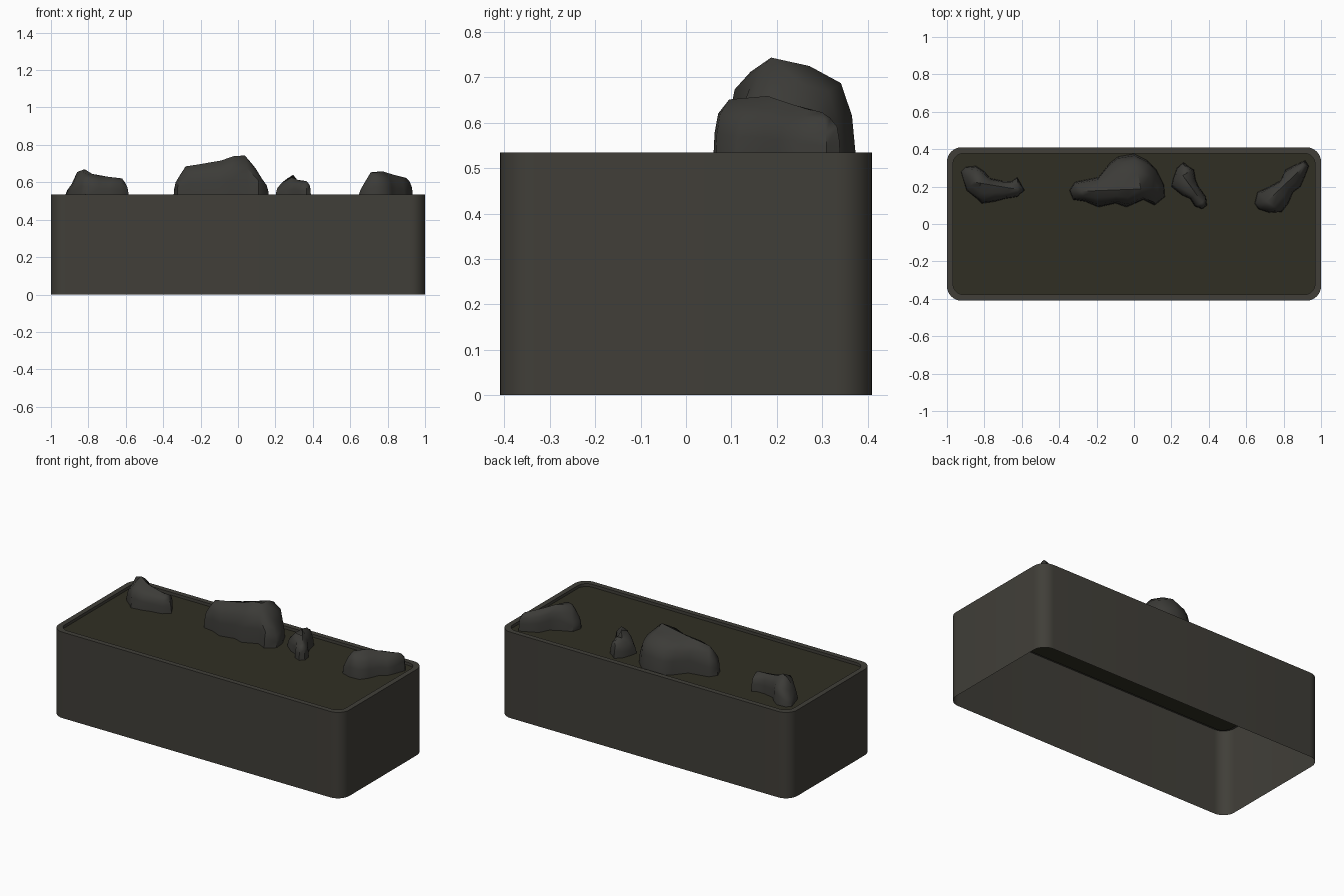
import bpy, bmesh, math
from mathutils import Vector

if "Cube" in bpy.data.objects:
    bpy.data.objects.remove(bpy.data.objects["Cube"])

SOIL_Z, TOP_Z = 0.517, 0.535


def material(name, rgb):
    m = bpy.data.materials.new(name)
    m.diffuse_color = (*rgb, 1)
    m.use_nodes = True
    m.node_tree.nodes["Principled BSDF"].inputs["Base Color"].default_value = m.diffuse_color
    return m


WALL = material("dark grey wall", (0.052, 0.049, 0.040))
SOIL = material("dark soil", (0.030, 0.028, 0.017))
STONE = material("dark stone", (0.045, 0.044, 0.039))


def make_object(name, bm, mat, angle):
    mesh = bpy.data.meshes.new(name)
    bm.to_mesh(mesh)
    bm.free()
    mesh.materials.append(mat)
    ob = bpy.data.objects.new(name, mesh)
    bpy.context.collection.objects.link(ob)
    bpy.ops.object.select_all(action='DESELECT')
    ob.select_set(True)
    bpy.context.view_layer.objects.active = ob
    bpy.ops.object.shade_smooth_by_angle(angle=math.radians(angle))
    return ob


def rounded_loop(bm, inset, z, steps=8):
    """Rounded rectangle of vertices, moved inwards by inset."""
    r = 0.078 - inset * 0.6
    hx, hy = 1 - inset - r, 0.41 - inset - r
    verts = []
    for i, (sx, sy) in enumerate([(1, 1), (-1, 1), (-1, -1), (1, -1)]):
        for k in range(steps + 1):
            a = (i + k / steps) * math.pi / 2
            verts.append(bm.verts.new((sx * hx + r * math.cos(a),
                                       sy * hy + r * math.sin(a), z)))
    return verts


def bridge(bm, loops):
    n = len(loops[0])
    for a, b in zip(loops, loops[1:]):
        for i in range(n):
            j = (i + 1) % n
            bm.faces.new((a[i], a[j], b[j], b[i]))


# Planter box: open underneath, narrow rim, short inner lip
bm = bmesh.new()
bridge(bm, [rounded_loop(bm, i, z) for i, z in
            [(0, 0), (0, TOP_Z), (0.032, TOP_Z), (0.032, SOIL_Z)]])
make_object("planter_box", bm, WALL, 30)

# Soil sheet
bm = bmesh.new()
bm.faces.new(rounded_loop(bm, 0.032, SOIL_Z))
make_object("soil", bm, SOIL, 30)


def rock(name, spine, skyline, outline):
    """Loft a footprint up to a ridge; skyline gives the height along x."""
    a, b = Vector(spine[0]), Vector(spine[1])

    def height(x):
        if x <= skyline[0][0]:
            return skyline[0][1]
        for (x0, z0), (x1, z1) in zip(skyline, skyline[1:]):
            if x <= x1:
                return z0 + (z1 - z0) * (x - x0) / (x1 - x0)
        return skyline[-1][1]

    bm = bmesh.new()
    loops = []
    for shrink, lift in [(0, 0), (0.05, 0.42), (0.18, 0.72), (0.55, 0.89), (1, 1)]:
        loop = []
        for p in map(Vector, outline):
            t = (p - a).dot(b - a) / (b - a).length_squared
            t = round(min(1, max(0, t)) * 6) / 6
            q = p.lerp(a.lerp(b, t), shrink)
            z = SOIL_Z + lift * (height(q.x) - SOIL_Z)
            loop.append(bm.verts.new((q.x, q.y, z)))
        loops.append(loop)
    bridge(bm, loops)
    bmesh.ops.remove_doubles(bm, verts=bm.verts, dist=1e-4)
    bmesh.ops.recalc_face_normals(bm, faces=bm.faces)
    make_object(name, bm, STONE, 50)


# Rocks along the back of the soil
rock("large_rock", [(-0.28, 0.175), (0.1, 0.19)],
     [(-0.345, 0.62), (-0.28, 0.685), (-0.15, 0.705), (-0.07, 0.72),
      (0.01, 0.755), (0.08, 0.725), (0.105, 0.65), (0.165, 0.6)],
     [(-0.345, 0.18), (-0.315, 0.225), (-0.19, 0.25), (-0.13, 0.325),
      (-0.085, 0.36), (0, 0.375), (0.07, 0.34), (0.12, 0.29), (0.16, 0.21),
      (0.165, 0.145), (0.11, 0.1), (0.05, 0.13), (-0.04, 0.09), (-0.1, 0.11),
      (-0.19, 0.09), (-0.26, 0.12), (-0.325, 0.13)][::-1])

rock("left_rock", [(-0.86, 0.225), (-0.62, 0.185)],
     [(-0.925, 0.56), (-0.88, 0.61), (-0.86, 0.655), (-0.82, 0.67),
      (-0.78, 0.645), (-0.74, 0.635), (-0.615, 0.62), (-0.585, 0.59)],
     [(-0.925, 0.28), (-0.9, 0.305), (-0.845, 0.31), (-0.8, 0.28),
      (-0.77, 0.245), (-0.7, 0.23), (-0.65, 0.23), (-0.625, 0.25),
      (-0.585, 0.18), (-0.625, 0.145), (-0.69, 0.135), (-0.745, 0.12),
      (-0.815, 0.11), (-0.84, 0.135), (-0.895, 0.18)][::-1])

rock("small_rock", [(0.26, 0.26), (0.365, 0.115)],
     [(0.2, 0.58), (0.23, 0.605), (0.265, 0.62), (0.292, 0.645),
      (0.315, 0.61), (0.385, 0.605), (0.39, 0.58)],
     [(0.2, 0.2), (0.21, 0.245), (0.23, 0.3), (0.265, 0.33), (0.295, 0.305),
      (0.32, 0.29), (0.33, 0.235), (0.345, 0.2), (0.385, 0.145), (0.39, 0.1),
      (0.365, 0.08), (0.325, 0.095), (0.3, 0.135), (0.255, 0.155)][::-1])

rock("right_rock", [(0.71, 0.12), (0.9, 0.3)],
     [(0.645, 0.57), (0.675, 0.6), (0.695, 0.645), (0.74, 0.67),
      (0.8, 0.65), (0.865, 0.63), (0.915, 0.62), (0.935, 0.59)],
     [(0.645, 0.11), (0.66, 0.17), (0.725, 0.2), (0.78, 0.23), (0.81, 0.29),
      (0.86, 0.315), (0.915, 0.34), (0.935, 0.31), (0.91, 0.245),
      (0.89, 0.2), (0.85, 0.17), (0.825, 0.11), (0.79, 0.065),
      (0.725, 0.06), (0.665, 0.08)][::-1])
